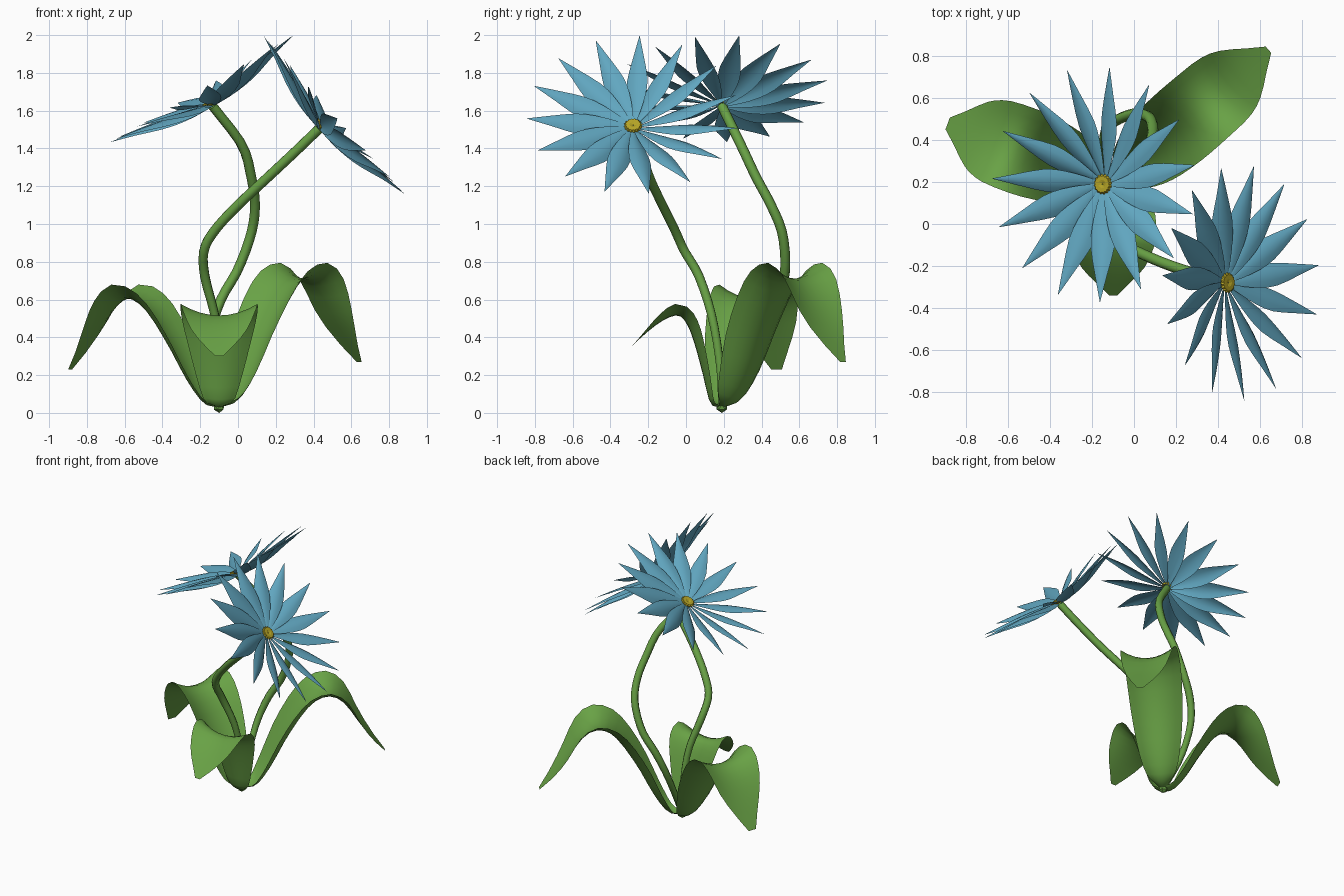
import bpy, bmesh, math
from mathutils import Vector, Matrix

if "Cube" in bpy.data.objects:
    bpy.data.objects.remove(bpy.data.objects["Cube"])


def material(name, rgb):
    m = bpy.data.materials.new(name)
    m.diffuse_color = (*rgb, 1)
    m.use_nodes = True
    m.node_tree.nodes["Principled BSDF"].inputs["Base Color"].default_value = m.diffuse_color
    return m


GREEN = material("leaf green", (0.14, 0.36, 0.06))
BLUE = material("petal blue", (0.12, 0.385, 0.53))
YELLOW = material("pollen yellow", (0.47, 0.38, 0.02))
BASE = Vector((-0.1, 0.19, 0.03))


def finish(bm, name, mat, smooth=True):
    me = bpy.data.meshes.new(name)
    bm.to_mesh(me)
    bm.free()
    ob = bpy.data.objects.new(name, me)
    bpy.context.collection.objects.link(ob)
    me.materials.append(mat)
    for p in me.polygons:
        p.use_smooth = smooth
    return ob


def skin(bm, rows):
    """Bridge rows of points into a sheet."""
    vs = [[bm.verts.new(p) for p in r] for r in rows]
    for a, b in zip(vs, vs[1:]):
        for i in range(len(a) - 1):
            bm.faces.new((a[i], a[i + 1], b[i + 1], b[i]))


def spline(pts, t):
    """Catmull-Rom sample of a list of vectors, t from 0 to 1."""
    f = t * (len(pts) - 1)
    i = min(int(f), len(pts) - 2)
    u = f - i
    b, c = pts[i], pts[i + 1]
    a = pts[i - 1] if i else b * 2 - c
    d = pts[i + 2] if i + 2 < len(pts) else c * 2 - b
    return (b * 2 + (c - a) * u + (a * 2 - b * 5 + c * 4 - d) * u * u
            + (b * 3 - a - c * 3 + d) * u ** 3) * 0.5


# Arching channelled leaves: (distance out, height, half width) along the midrib
def leaf(name, heading, profile, lift=0.4, steps=20, across=8):
    out = Vector((*heading, 0)).normalized()
    side = Vector((-out.y, out.x, 0))
    up = Vector((0, 0, 1))
    pts = [Vector(p) for p in profile]
    rows = []
    for k in range(steps + 1):
        t = k / steps
        p = spline(pts, t)
        d = spline(pts, min(1, t + 0.02)) - spline(pts, max(0, t - 0.02))
        n = (up * d.x - out * d.y).normalized()
        w = max(p.z, 0.004)
        bend = lift * min(1, max(0, (0.95 - t) / 0.3))  # channel flattens at the tip
        mid = Vector((BASE.x, BASE.y, 0)) + out * p.x + up * p.y
        rows.append([mid + side * w * u + n * w * bend * u * u
                     for u in (2 * j / across - 1 for j in range(across + 1))])
    bm = bmesh.new()
    skin(bm, rows)
    return finish(bm, name, GREEN)


leaf("front_leaf", (0, -1),
     [(0, .03, .02), (.06, .05, .075), (.1, .2, .125), (.14, .35, .165), (.18, .46, .195),
      (.23, .515, .205), (.31, .49, .185), (.41, .415, .135), (.53, .30, .02)], 0.3)
leaf("right_leaf", (0.74, 0.64),
     [(0, .03, .02), (.1, .06, .09), (.2, .2, .14), (.32, .43, .175), (.46, .64, .19),
      (.57, .71, .19), (.68, .67, .18), (.81, .49, .135), (.98, .27, .02)], 0.44)
leaf("left_leaf", (-0.79, 0.29),
     [(0, .03, .02), (.08, .05, .085), (.17, .17, .135), (.27, .35, .175), (.39, .53, .2),
      (.5, .605, .21), (.6, .56, .195), (.7, .44, .15), (.84, .23, .03)], 0.36)


# Curving stems
def stem(name, points):
    cu = bpy.data.curves.new(name, 'CURVE')
    cu.dimensions = '3D'
    cu.bevel_depth = 0.026
    cu.bevel_resolution = 2
    cu.use_fill_caps = True
    pts = [Vector(p) for p in points]
    n = 30
    sp = cu.splines.new('POLY')
    sp.points.add(n)
    for i, q in enumerate(sp.points):
        q.co = (*spline(pts, i / n), 1)
        q.radius = 0.75 + 0.25 * min(1, 3 * i / n)
    tmp = bpy.data.objects.new(name + "_path", cu)
    bpy.context.collection.objects.link(tmp)
    dg = bpy.context.evaluated_depsgraph_get()
    me = bpy.data.meshes.new_from_object(tmp.evaluated_get(dg))
    bpy.data.objects.remove(tmp)
    bm = bmesh.new()
    bm.from_mesh(me)
    finish(bm, name, GREEN)


stem("left_flower_stem",
     [BASE, (-.14, .32, .22), (-.14, .43, .43), (-.09, .49, .6), (0, .525, .76), (.07, .51, .95),
      (.09, .45, 1.1), (.07, .37, 1.25), (.02, .29, 1.42), (-.135, .19, 1.625)])
stem("right_flower_stem",
     [BASE, (-.1, .18, .25), (-.12, .14, .5), (-.175, .07, .72), (-.18, -.01, .86),
      (-.12, -.06, .97), (0, -.125, 1.1), (.15, -.19, 1.24), (.3, -.24, 1.38), (.43, -.28, 1.505)])

# Root knob
bm = bmesh.new()
bmesh.ops.create_icosphere(bm, subdivisions=1, radius=0.032,
                           matrix=Matrix.Translation((BASE.x, BASE.y, 0.032)))
finish(bm, "root_knob", GREEN, False)


# Daisy heads: fifteen overlapping pinwheel petals around a pleated centre
def flower(name, centre, normal, phase, count=15):
    n = Vector(normal).normalized()
    y = Vector((0, 1, 0))
    x = y.cross(n)
    frame = Matrix((x, y, n)).transposed().to_4x4()
    frame.translation = centre
    shape = [Vector(p) for p in  # radius, rise, half width
             [(.015, 0, .012), (.1, .014, .036), (.2, .032, .055), (.3, .052, .058),
              (.43, .078, .031), (.562, .1, .001)]]
    bm = bmesh.new()
    for i in range(count):
        turn = Matrix.Rotation(math.radians(phase) + i * math.tau / count, 4, 'Z')
        rows = []
        for k in range(11):
            t = k / 10
            p = spline(shape, t)
            tilt = -math.radians(16 + 22 * (1 - t) ** 2)
            row = []
            for u in (-1, -.5, 0, .5, 1):
                a, b = p.z * u, p.z * 0.3 * (0.4 - u * u)
                row.append(frame @ turn @ Vector((
                    p.x, a * math.cos(tilt) - b * math.sin(tilt),
                    p.y + a * math.sin(tilt) + b * math.cos(tilt))))
            rows.append(row)
        skin(bm, rows)
    finish(bm, name + "_petals", BLUE)

    bm = bmesh.new()
    rows = []
    for r, h in ((.035, -.002), (.05, .016), (.042, .026), (.02, .026), (.002, .02)):
        rows.append([frame @ Vector((r * g * math.cos(a), r * g * math.sin(a), h))
                     for j in range(33)
                     for a, g in [(j * math.tau / 32 + h * 8, 0.88 if j % 2 else 1)]])
    skin(bm, rows)
    bmesh.ops.remove_doubles(bm, verts=bm.verts, dist=1e-5)
    finish(bm, name + "_centre", YELLOW, False)


flower("left_flower", (-.14, .19, 1.63), (-.504, 0, .864), 9.3)
flower("right_flower", (.435, -.28, 1.51), (.748, 0, .667), 8.5)
